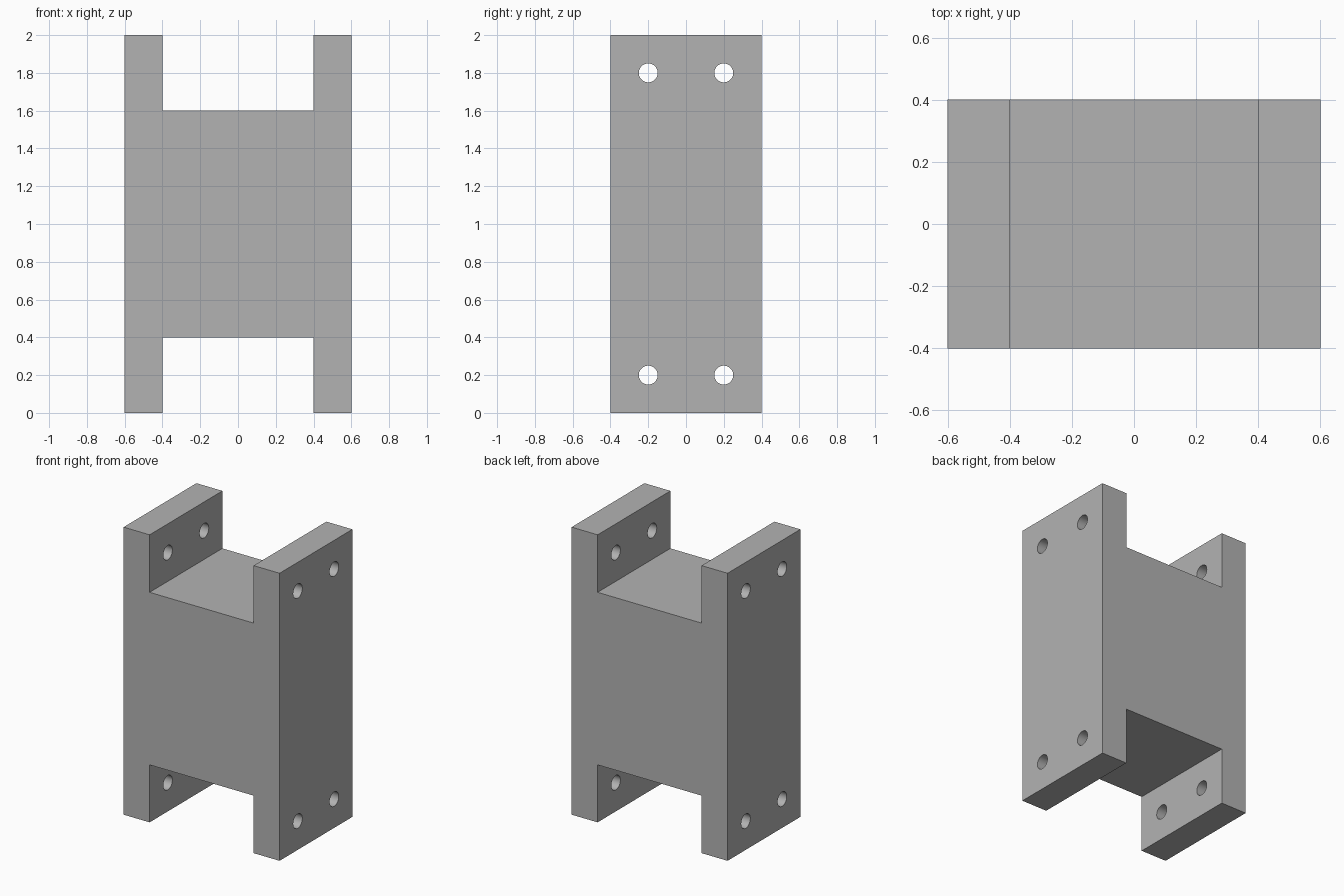
import bpy
import bmesh
from math import pi
from mathutils import Matrix

WIDTH, DEPTH, HEIGHT = 1.2, 0.8, 2.0
WALL, SLOT = 0.2, 0.4            # side wall thickness, slot depth
HOLE_RADIUS, HOLE_INSET = 0.05, 0.2

if "Cube" in bpy.data.objects:
    bpy.data.objects.remove(bpy.data.objects["Cube"])

grey = bpy.data.materials.new("plain grey")
grey.use_nodes = True
colour = (0.45, 0.45, 0.45, 1)
grey.diffuse_color = colour
grey.node_tree.nodes["Principled BSDF"].inputs["Base Color"].default_value = colour


def add_object(name, bm):
    bmesh.ops.recalc_face_normals(bm, faces=bm.faces)
    mesh = bpy.data.meshes.new(name)
    bm.to_mesh(mesh)
    bm.free()
    mesh.materials.append(grey)
    obj = bpy.data.objects.new(name, mesh)
    bpy.context.collection.objects.link(obj)
    return obj


# H-shaped block, extruded from its front profile
outer, inner = WIDTH / 2, WIDTH / 2 - WALL
half = [(outer, 0), (outer, HEIGHT), (inner, HEIGHT), (inner, HEIGHT - SLOT)]
profile = half + [(-x, z) for x, z in reversed(half)]
profile += [(-inner, 0), (-inner, SLOT), (inner, SLOT), (inner, 0)]
bm = bmesh.new()
face = bm.faces.new([bm.verts.new((x, -DEPTH / 2, z)) for x, z in profile])
extruded = bmesh.ops.extrude_face_region(bm, geom=[face])["geom"]
bmesh.ops.translate(bm, vec=(0, DEPTH, 0),
                    verts=[v for v in extruded if isinstance(v, bmesh.types.BMVert)])
block = add_object("bracket_block", bm)

# Bolt holes through both side walls
bm = bmesh.new()
for y in (-HOLE_INSET, HOLE_INSET):
    for z in (HOLE_INSET, HEIGHT - HOLE_INSET):
        bmesh.ops.create_cone(
            bm, cap_ends=True, segments=48, radius1=HOLE_RADIUS,
            radius2=HOLE_RADIUS, depth=WIDTH + 0.2,
            matrix=Matrix.Translation((0, y, z)) @ Matrix.Rotation(pi / 2, 4, "Y"))
cutter = add_object("bolt_hole_cutter", bm)
cutter.hide_render = True

cut = block.modifiers.new("bolt_holes", "BOOLEAN")
cut.operation = "DIFFERENCE"
cut.solver = "EXACT"
cut.object = cutter

# Bake the holes, then smooth only their round walls
bpy.ops.object.select_all(action="DESELECT")
block.select_set(True)
bpy.context.view_layer.objects.active = block
bpy.ops.object.modifier_apply(modifier=cut.name)
bpy.data.objects.remove(cutter)
bpy.ops.object.shade_smooth_by_angle(angle=pi / 6)
